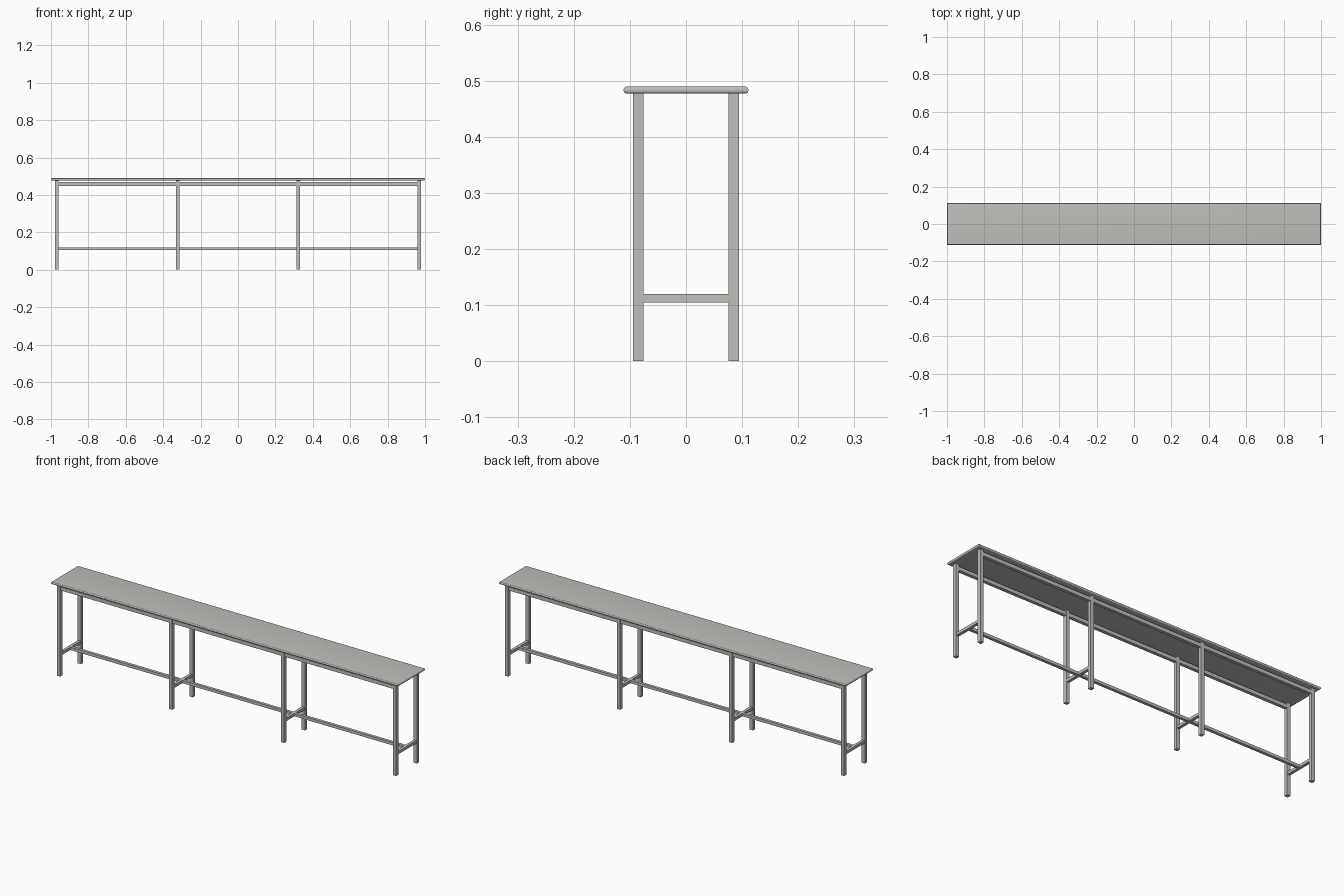
import bpy, bmesh, math

if "Cube" in bpy.data.objects:
    bpy.data.objects.remove(bpy.data.objects["Cube"])

grey = bpy.data.materials.new("warm light grey")
grey.diffuse_color = (0.52, 0.52, 0.50, 1)
grey.use_nodes = True
grey.node_tree.nodes["Principled BSDF"].inputs["Base Color"].default_value = grey.diffuse_color


def finish(name, bm):
    bmesh.ops.recalc_face_normals(bm, faces=bm.faces)
    mesh = bpy.data.meshes.new(name)
    bm.to_mesh(mesh)
    bm.free()
    mesh.materials.append(grey)
    obj = bpy.data.objects.new(name, mesh)
    bpy.context.collection.objects.link(obj)
    return obj


def box(name, x0, x1, y0, y1, z0, z1):
    bm = bmesh.new()
    bmesh.ops.create_cube(bm, size=1)
    for v in bm.verts:
        v.co = (x1 if v.co.x > 0 else x0,
                y1 if v.co.y > 0 else y0,
                z1 if v.co.z > 0 else z0)
    return finish(name, bm)


# Table top: rounded edge all round with mitred square corners
HX, HY, Z0, Z1, R, STEPS = 1.0, 0.111, 0.477, 0.4893, 0.005, 5
profile = []
for i in range(STEPS + 1):
    a = math.pi / 2 * i / STEPS
    profile.append((R * (1 - math.sin(a)), Z0 + R * (1 - math.cos(a))))
profile += [(d, Z0 + Z1 - z) for d, z in reversed(profile)]
bm = bmesh.new()
rings = [[bm.verts.new((sx * (HX - d), sy * (HY - d), z))
          for sx, sy in ((-1, -1), (1, -1), (1, 1), (-1, 1))] for d, z in profile]
for a, b in zip(rings, rings[1:]):
    for k in range(4):
        n = (k + 1) % 4
        bm.faces.new((a[k], a[n], b[n], b[k]))
bm.faces.new(rings[0][::-1])
bm.faces.new(rings[-1])
top = finish("table_top", bm)
bpy.context.view_layer.objects.active = top
top.select_set(True)
bpy.ops.object.shade_smooth_by_angle(angle=math.radians(30))

# Four leg frames: a pair of legs joined by a low cross bar
LEG, Y_IN, Y_OUT = 0.0095, 0.0755, 0.0945
frames = (-0.968, -0.3227, 0.3227, 0.968)
for i, x in enumerate(frames, 1):
    box(f"front_leg_{i}", x - LEG, x + LEG, -Y_OUT, -Y_IN, 0, Z0)
    box(f"back_leg_{i}", x - LEG, x + LEG, Y_IN, Y_OUT, 0, Z0)
    box(f"cross_bar_{i}", x - 0.0075, x + 0.0075, -Y_IN, Y_IN, 0.105, 0.12)

# Rails under the top and central low stretcher, in three bays
for i, (a, b) in enumerate(zip(frames, frames[1:]), 1):
    box(f"front_rail_{i}", a + LEG, b - LEG, -Y_OUT + 0.001, -Y_IN - 0.001, 0.449, 0.468)
    box(f"back_rail_{i}", a + LEG, b - LEG, Y_IN + 0.001, Y_OUT - 0.001, 0.449, 0.468)
    box(f"stretcher_{i}", a + 0.0075, b - 0.0075, -0.0075, 0.0075, 0.105, 0.12)
